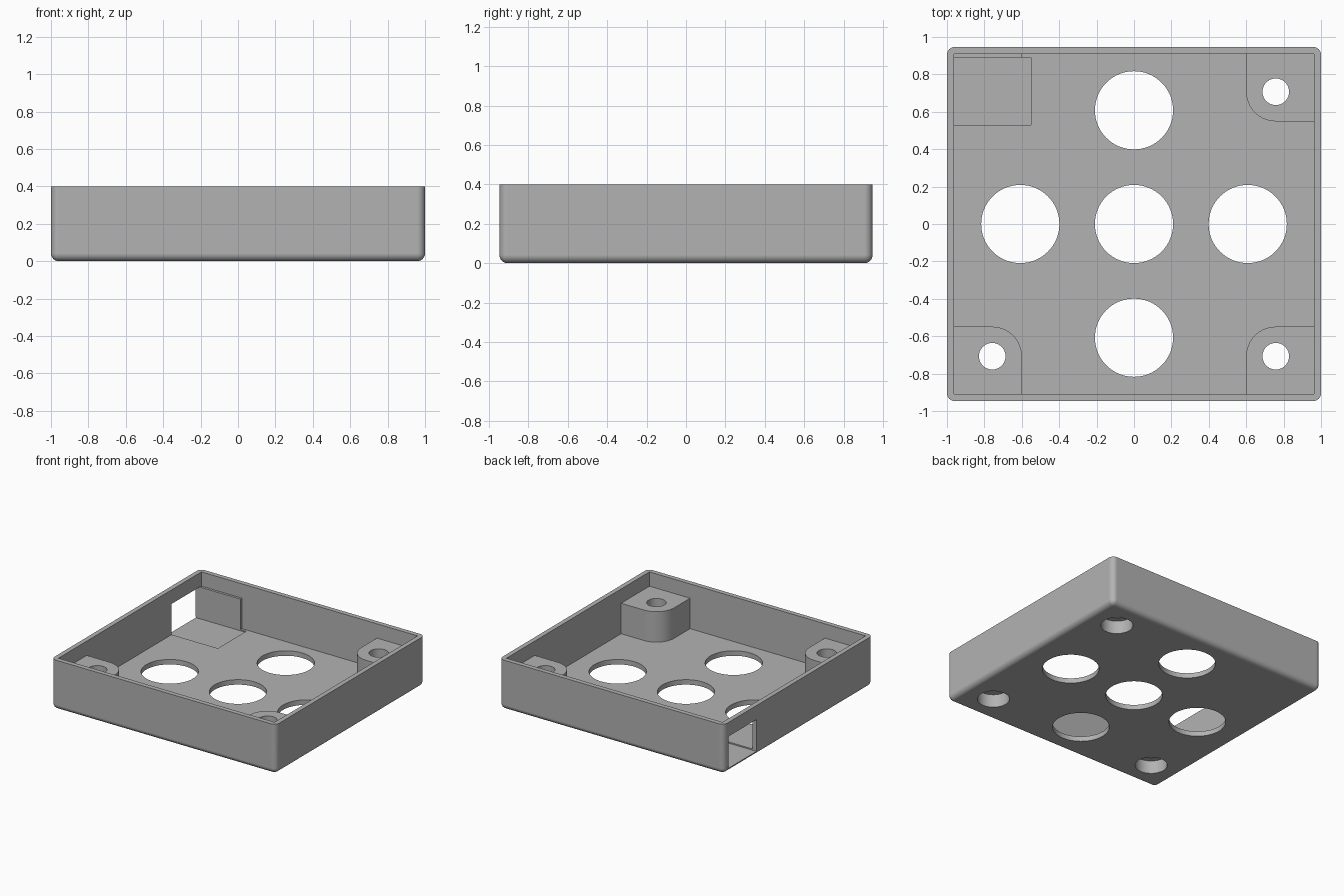
import bpy, bmesh, math
from mathutils import Matrix, Vector

if "Cube" in bpy.data.objects:
    bpy.data.objects.remove(bpy.data.objects["Cube"])

HX, HY, HEIGHT = 1.0, 0.947, 0.4      # half sizes and height of the tray
WALL, FLOOR, ROUND = 0.038, 0.04, 0.042
BOSS_TOP, BOSS_R = 0.285, 0.158
SX, SY = 0.758, 0.707                 # screw positions

grey = bpy.data.materials.new("plain grey")
grey.use_nodes = True
colour = (0.45, 0.45, 0.45, 1)
grey.diffuse_color = colour
grey.node_tree.nodes["Principled BSDF"].inputs["Base Color"].default_value = colour


def finish(name, bm):
    bmesh.ops.recalc_face_normals(bm, faces=bm.faces)
    mesh = bpy.data.meshes.new(name)
    bm.to_mesh(mesh)
    bm.free()
    mesh.materials.append(grey)
    obj = bpy.data.objects.new(name, mesh)
    bpy.context.collection.objects.link(obj)
    return obj


def box_bm(low, high):
    low, high = Vector(low), Vector(high)
    bm = bmesh.new()
    bmesh.ops.create_cube(bm, size=1, matrix=Matrix.Translation((low + high) / 2)
                          @ Matrix.Diagonal((*(high - low), 1)))
    return bm


def cylinder(name, x, y, r, z0, z1):
    bm = bmesh.new()
    bmesh.ops.create_cone(bm, cap_ends=True, segments=64, radius1=r, radius2=r, depth=z1 - z0,
                          matrix=Matrix.Translation((x, y, (z0 + z1) / 2)))
    return finish(name, bm)


def corner_boss(sx, sy):
    # Square block with one rounded corner, sunk into the walls and floor
    ox, oy = HX - WALL / 2, HY - WALL / 2
    points = [(ox, oy), (ox, SY - BOSS_R)]
    for i in range(17):
        a = math.pi / 2 * i / 16
        points.append((SX - BOSS_R * math.sin(a), SY - BOSS_R * math.cos(a)))
    points.append((SX - BOSS_R, oy))
    bm = bmesh.new()
    face = bm.faces.new([bm.verts.new((sx * x, sy * y, FLOOR / 2)) for x, y in points])
    top = bmesh.ops.extrude_face_region(bm, geom=[face])["geom"]
    bmesh.ops.translate(bm, vec=(0, 0, BOSS_TOP - FLOOR / 2),
                        verts=[v for v in top if isinstance(v, bmesh.types.BMVert)])
    return finish("corner_boss", bm)


def combine(target, tool, operation):
    tool.hide_render = True
    mod = target.modifiers.new(operation.lower(), "BOOLEAN")
    mod.operation, mod.solver, mod.object = operation, "EXACT", tool
    bpy.context.view_layer.objects.active = target
    bpy.ops.object.modifier_apply(modifier=mod.name)
    bpy.data.objects.remove(tool)


# Outer body: rounded upright and bottom edges, crisp top rim
bm = box_bm((-HX, -HY, 0), (HX, HY, HEIGHT))
edges = [e for e in bm.edges if min(v.co.z for v in e.verts) < 0.01]
bmesh.ops.bevel(bm, geom=edges, offset=ROUND, segments=6, profile=0.5, affect="EDGES")
tray = finish("tray", bm)

# Hollow interior
ix, iy = HX - WALL, HY - WALL
combine(tray, finish("cavity", box_bm((-ix, -iy, FLOOR), (ix, iy, HEIGHT + 0.2))), "DIFFERENCE")

# Corner screw bosses
corners = [(1, 1), (1, -1), (-1, -1), (-1, 1)]
for sx, sy in corners:
    combine(tray, corner_boss(sx, sy), "UNION")

# Side port, which clears away most of one boss
port = finish("port", box_bm((-HX - 0.1, 0.53, 0.03), (-0.55, 0.89, BOSS_TOP + 0.002)))
combine(tray, port, "DIFFERENCE")

# Screw holes with wide recesses underneath
for sx, sy in corners[:3]:
    combine(tray, cylinder("screw_hole", sx * SX, sy * SY, 0.071, -0.1, 0.5), "DIFFERENCE")
    combine(tray, cylinder("screw_recess", sx * SX, sy * SY, 0.118, -0.1, 0.105), "DIFFERENCE")

# Five large round openings in the floor
for x, y in [(0, 0), (1, 0), (-1, 0), (0, 1), (0, -1)]:
    combine(tray, cylinder("opening", x * 0.608, y * 0.608, 0.209, -0.1, 0.2), "DIFFERENCE")

# Smooth shading with sharp edges kept
bpy.ops.object.select_all(action="DESELECT")
tray.select_set(True)
bpy.context.view_layer.objects.active = tray
bpy.ops.object.shade_smooth_by_angle(angle=math.radians(30))
weighted = tray.modifiers.new("even_shading", "WEIGHTED_NORMAL")
weighted.keep_sharp = True
